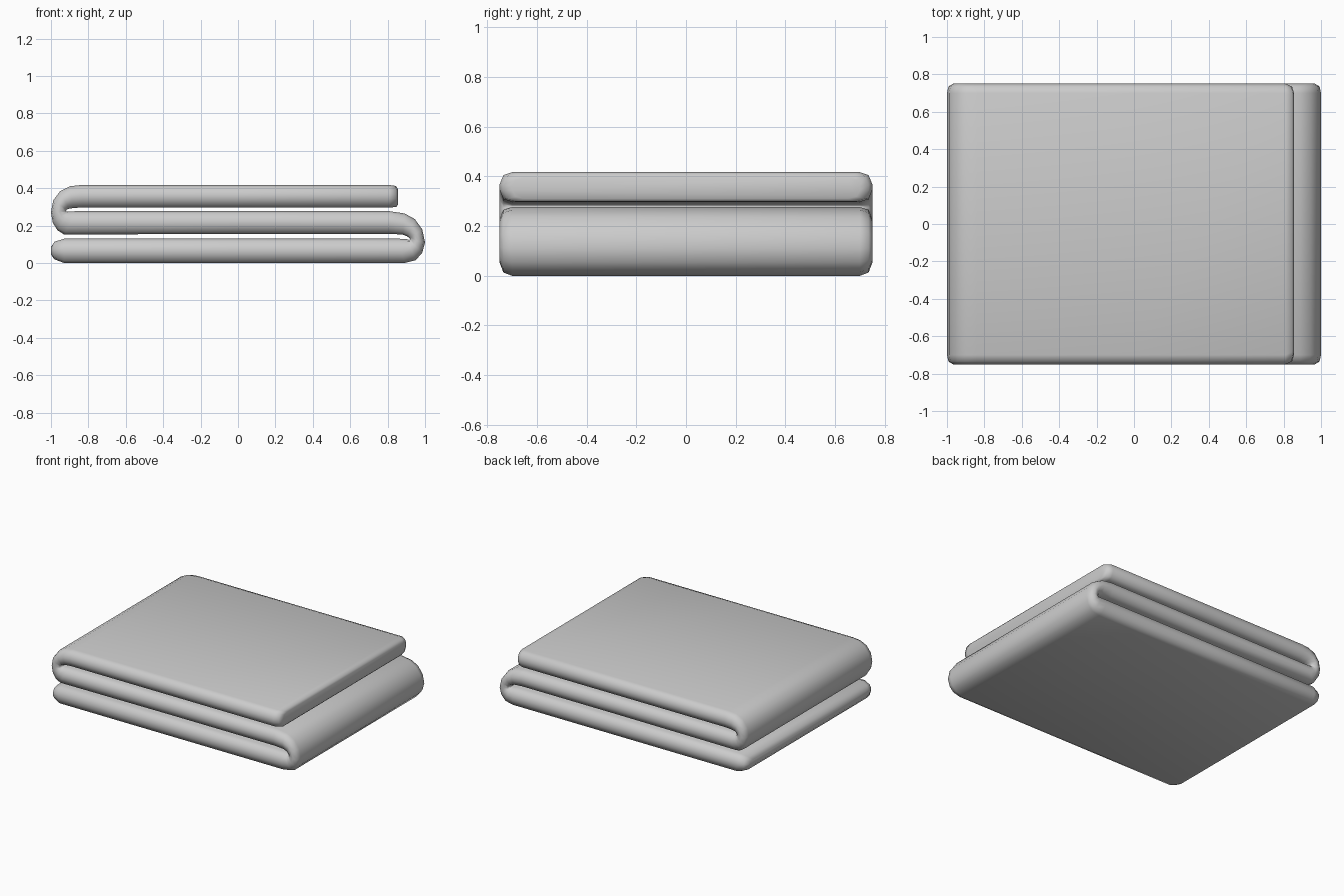
import bpy, bmesh, math

# Folded sheet stations: (A x, A z, B x, B z, half width) on the two faces of the sheet
stations = [
    # bottom layer with rounded free end
    (-1.0, .085, -1.0, .045, .70), (-.982, .113, -.982, .02, .735),
    (-.93, .13, -.93, 0, .75), (0, .13, 0, 0, .75), (.86, .13, .89, 0, .75),
    # right fold, A on the inside
    (.90, .128, .95, .015, .75), (.915, .123, .985, .055, .75),
    (.92, .127, 1.0, .11, .75), (.917, .133, .985, .18, .75),
    (.905, .142, .945, .235, .75), (.88, .152, .89, .265, .75),
    # middle layer
    (.81, .156, .81, .277, .75), (0, .156, 0, .277, .75),
    (-.93, .152, -.86, .277, .75),
    # left fold, B on the inside
    (-.965, .175, -.90, .276, .75), (-.99, .215, -.915, .274, .75),
    (-1.0, .27, -.92, .278, .75), (-.988, .335, -.917, .284, .75),
    (-.95, .385, -.905, .290, .75), (-.90, .41, -.88, .294, .75),
    # top layer with blunt free end
    (-.84, .417, -.83, .297, .75), (0, .417, 0, .297, .75),
    (.81, .417, .81, .297, .75), (.845, .412, .845, .299, .735),
    (.855, .395, .855, .31, .70),
]

# Rounded side edge: (inset from half width, blend from face A to face B)
rim = [(.05, 0), (.015, .1), (0, .4), (0, .6), (.015, .9), (.05, 1)]

bm = bmesh.new()
rings = []
for ax, az, bx, bz, w in stations:
    half = [(w - i, ax + (bx - ax) * t, az + (bz - az) * t) for i, t in rim]
    ring = half + [(-y, x, z) for y, x, z in reversed(half)]
    rings.append([bm.verts.new((x, y, z)) for y, x, z in ring])
n = len(rings[0])
for r, s in zip(rings, rings[1:]):
    for i in range(n):
        j = (i + 1) % n
        bm.faces.new((r[i], r[j], s[j], s[i]))
bm.faces.new(rings[0])
bm.faces.new(rings[-1][::-1])
bmesh.ops.recalc_face_normals(bm, faces=bm.faces)

mesh = bpy.data.meshes.new("folded_blanket")
bm.to_mesh(mesh)
bm.free()
blanket = bpy.data.objects.new("folded_blanket", mesh)
bpy.context.collection.objects.link(blanket)
bpy.context.view_layer.objects.active = blanket
blanket.select_set(True)
bpy.ops.object.shade_smooth_by_angle(angle=math.radians(70))
